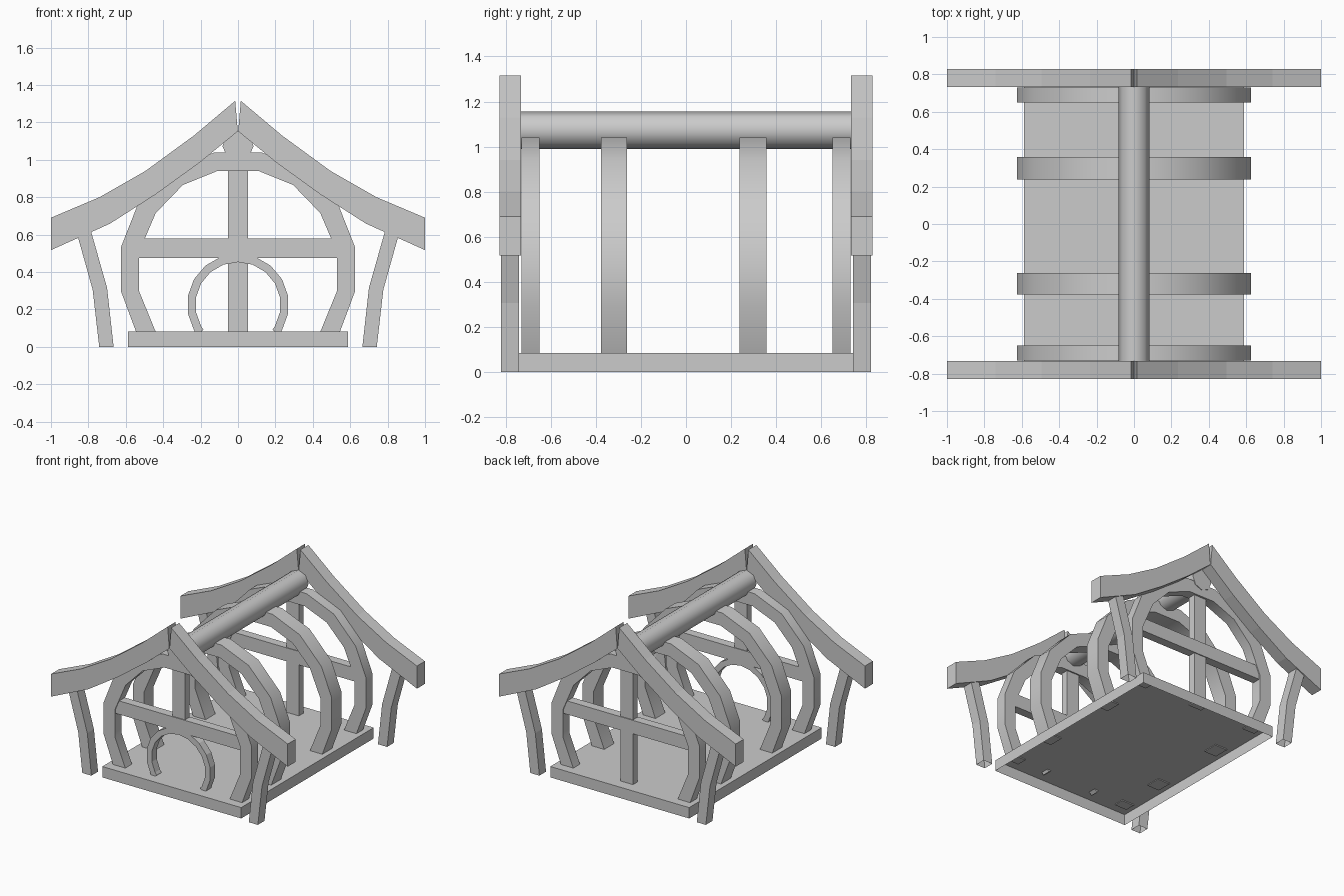
import bpy, bmesh
from math import sin, cos, radians, pi

if "Cube" in bpy.data.objects:
    bpy.data.objects.remove(bpy.data.objects["Cube"])


def strip(name, outer, inner, y0, y1, cap_start=True, smooth=None):
    """Solid band between two matching (x, z) outlines, running from y0 to y1."""
    bm = bmesh.new()
    rows = [[bm.verts.new(p) for p in ((ox, y0, oz), (ix, y0, iz), (ix, y1, iz), (ox, y1, oz))]
            for (ox, oz), (ix, iz) in zip(outer, inner)]
    for a, b in zip(rows, rows[1:]):
        for k in range(4):
            n = (k + 1) % 4
            bm.faces.new((a[k], a[n], b[n], b[k]))
    if cap_start:
        bm.faces.new(rows[0])
    bm.faces.new(rows[-1])
    return finish(name, bm, smooth)


def finish(name, bm, smooth=None):
    bmesh.ops.recalc_face_normals(bm, faces=bm.faces[:])
    me = bpy.data.meshes.new(name)
    bm.to_mesh(me)
    bm.free()
    ob = bpy.data.objects.new(name, me)
    bpy.context.collection.objects.link(ob)
    if smooth:
        bpy.ops.object.select_all(action='DESELECT')
        ob.select_set(True)
        bpy.context.view_layer.objects.active = ob
        bpy.ops.object.shade_smooth_by_angle(angle=radians(smooth))
    return ob


def flip(pts, s=-1):
    return [(s * x, z) for x, z in pts]


def mirrored(half):
    """Left half outline continued by its mirror image."""
    return half + flip(half)[::-1]


def bar(name, x0, x1, z0, z1, y0, y1, **kw):
    """Straight beam, starting at its bottom end."""
    return strip(name, [(x0, z0), (x0, z1)], [(x1, z0), (x1, z1)],
                 min(y0, y1), max(y0, y1), **kw)


# Floor slab, open underneath
bar("floor_base", -0.587, 0.587, 0, 0.083, -0.8, 0.8, cap_start=False)

# Arched ribs along the length
rib_out = mirrored([(-0.543, 0.075), (-0.625, 0.295), (-0.625, 0.535),
                    (-0.54, 0.75), (-0.355, 0.945), (-0.125, 1.04)])
rib_in = mirrored([(-0.438, 0.075), (-0.53, 0.30), (-0.53, 0.505),
                   (-0.44, 0.715), (-0.295, 0.865), (-0.11, 0.94)])
for i, (y0, y1) in enumerate([(-0.73, -0.65), (-0.378, -0.262), (0.238, 0.357), (0.65, 0.73)]):
    strip(f"arch_rib_{i + 1}", rib_out, rib_in, y0, y1, smooth=40)

# Curved rafters and bent eave posts at both gables
raft_top = [(0.015, 1.315), (0.235, 1.13), (0.495, 0.94), (0.74, 0.80), (1.0, 0.69)]
raft_low = [(0.001, 1.152), (0.205, 0.985), (0.44, 0.815), (0.685, 0.658), (1.0, 0.517)]
post_out = [(0.742, 0), (0.777, 0.305), (0.868, 0.63)]
post_in = [(0.665, 0), (0.70, 0.315), (0.795, 0.65)]
for end, e in (("front", -1), ("back", 1)):
    for side, s in (("left", -1), ("right", 1)):
        strip(f"{end}_{side}_rafter", flip(raft_top, s), flip(raft_low, s),
              *sorted((e * 0.732, e * 0.828)))
        strip(f"{end}_{side}_post", flip(post_out, s), flip(post_in, s),
              *sorted((e * 0.74, e * 0.82)), cap_start=False)
    # Gable cross beam and king post (the back one reaches the floor)
    bar(f"{end}_cross_beam", -0.55, 0.55, 0.475, 0.578, e * 0.655, e * 0.722)
    bar(f"{end}_king_post", -0.053, 0.053, 0.5 if e < 0 else 0.075, 0.98, e * 0.66, e * 0.715)

# Round door frame under the front beam
angles = [radians(a) for a in [-36, *range(-30 + 20, 191, 20), 216]]
angles[1:1] = [radians(-30)]
angles[-1:-1] = [radians(210)]
strip("door_frame",
      [(0.272 * cos(a), 0.225 + 0.272 * sin(a)) for a in angles],
      [(0.228 * cos(a), 0.225 + 0.228 * sin(a)) for a in angles], -0.719, -0.66)

# Eight-sided ridge pole
bm = bmesh.new()
rings = [[bm.verts.new((0.083 * cos(k * pi / 4), y, 1.073 + 0.083 * sin(k * pi / 4)))
          for k in range(8)] for y in (-0.735, 0.735)]
for k in range(8):
    n = (k + 1) % 8
    bm.faces.new((rings[0][k], rings[0][n], rings[1][n], rings[1][k]))
for r in rings:
    bm.faces.new(r)
finish("ridge_pole", bm, smooth=50)
